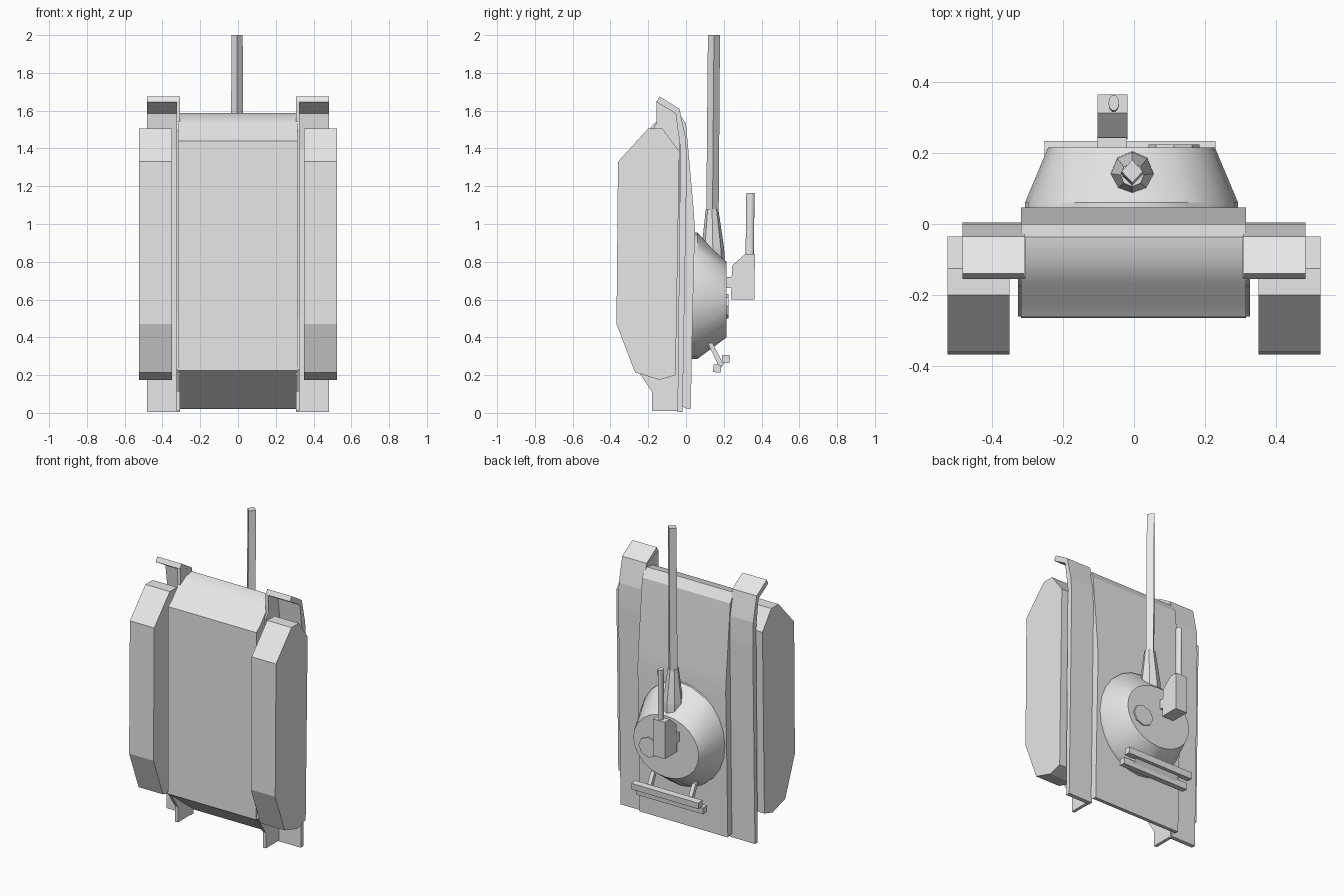
import bpy, bmesh, math
from mathutils import Vector

if "Cube" in bpy.data.objects:
    bpy.data.objects.remove(bpy.data.objects["Cube"], do_unlink=True)

grey = bpy.data.materials.new("plain grey")
grey.use_nodes = True
grey.diffuse_color = (0.8, 0.8, 0.8, 1)
grey.node_tree.nodes["Principled BSDF"].inputs["Base Color"].default_value = (0.8, 0.8, 0.8, 1)


def loft(name, rings, smooth=0):
    """Closed solid through rings that have equal point counts."""
    bm = bmesh.new()
    loops = [[bm.verts.new(p) for p in ring] for ring in rings]
    n = len(loops[0])
    for a, b in zip(loops, loops[1:]):
        for i in range(n):
            bm.faces.new((a[i], a[(i + 1) % n], b[(i + 1) % n], b[i]))
    bm.faces.new(loops[0])
    bm.faces.new(loops[-1])
    bmesh.ops.recalc_face_normals(bm, faces=bm.faces)
    mesh = bpy.data.meshes.new(name)
    bm.to_mesh(mesh)
    bm.free()
    mesh.materials.append(grey)
    obj = bpy.data.objects.new(name, mesh)
    bpy.context.collection.objects.link(obj)
    if smooth:
        bpy.ops.object.select_all(action='DESELECT')
        obj.select_set(True)
        bpy.context.view_layer.objects.active = obj
        bpy.ops.object.shade_smooth_by_angle(angle=math.radians(smooth))
    return obj


def prism(name, profile, x0, x1, smooth=0):
    """Side profile of (y, z) points extruded along x."""
    return loft(name, [[(x, y, z) for y, z in profile] for x in (x0, x1)], smooth)


def ring_z(x, y, z, rx, ry, n):
    return [(x + rx * math.cos(math.tau * i / n), y + ry * math.sin(math.tau * i / n), z)
            for i in range(n)]


def ring_y(x, y, z, rx, rz, n):
    return [(x + rx * math.cos(math.tau * i / n), y, z + rz * math.sin(math.tau * i / n))
            for i in range(n)]


# Hull with rounded nose and sloped rear
hull = [(0.025, 0.02), (0.035, 0.5), (0.047, 0.97), (0.04, 1.08), (0.0, 1.53),
        (-0.037, 1.587), (-0.10, 1.577), (-0.165, 1.535), (-0.225, 1.44),
        (-0.265, 1.40), (-0.265, 0.225), (-0.005, 0.025)]
hull[8:10] = [(-0.222, 1.47), (-0.262, 1.44)]
prism("hull", hull, -0.318, 0.315, 25)

# Track blocks, fenders and inner walls on both sides
track = [(-0.36, 1.33), (-0.20, 1.505), (-0.125, 1.505), (-0.035, 1.385),
         (-0.055, 0.20), (-0.14, 0.175), (-0.27, 0.215), (-0.368, 0.47)]
fender = [(-0.14, 1.675), (-0.035, 1.61), (0.0, 1.45), (0.004, 1.3), (-0.018, 0.005),
          (-0.045, 0.005), (-0.03, 1.40), (-0.055, 1.585), (-0.155, 1.645)]
wall = [(-0.035, 1.60), (-0.155, 1.65), (-0.155, 1.54), (-0.175, 1.50), (-0.175, 1.3),
        (-0.18, 0.5), (-0.26, 0.23), (-0.18, 0.11), (-0.18, 0.01), (-0.03, 0.01)]
for side, s in (("left", 1), ("right", -1)):
    prism(side + "_track", track, s * 0.35, s * 0.525)
    prism(side + "_fender", fender, s * 0.308, s * 0.483)
    prism(side + "_inner_wall", wall, s * 0.306, s * 0.326)

# Turret facing up, leaning in towards its flat roof
CX = -0.007
loft("turret", [ring_y(CX, 0.02, 0.62, 0.30, 0.335, 24),
                ring_y(CX, 0.06, 0.62, 0.30, 0.335, 24),
                ring_y(CX, 0.215, 0.60, 0.235, 0.20, 24)], 35)

# Main gun: four-sided barrel with a flared octagonal base
loft("gun_barrel", [ring_z(-0.005, 0.138, 0.8, 0.033, 0.033, 4),
                    ring_z(-0.005, 0.148, 2.0, 0.030, 0.032, 4)])
loft("gun_base", [ring_z(-0.005, 0.145, 0.75, 0.06, 0.062, 8),
                  ring_z(-0.005, 0.142, 0.87, 0.06, 0.06, 8),
                  ring_z(-0.005, 0.138, 1.08, 0.033, 0.033, 8)])

# Roof hatch
loft("hatch", [ring_y(0.113, 0.20, 0.565, 0.072, 0.065, 8),
               ring_y(0.113, 0.224, 0.565, 0.072, 0.065, 8)])

# Roof machine gun on its mount
prism("machine_gun_mount", [(0.20, 0.66), (0.245, 0.66), (0.245, 0.72), (0.20, 0.72)], -0.103, -0.02)
prism("machine_gun_body", [(0.238, 0.6), (0.362, 0.6), (0.365, 0.84), (0.312, 0.84),
                           (0.244, 0.78)], -0.103, -0.018)
loft("machine_gun_barrel", [ring_z(-0.057, 0.337, 0.82, 0.015, 0.023, 10),
                            ring_z(-0.057, 0.341, 1.165, 0.015, 0.023, 10)], 50)

# Rear rack: two tilted bars on two struts
for name, y, z in (("lower_rack_bar", 0.165, 0.235), ("upper_rack_bar", 0.211, 0.286)):
    diamond = [(y + 0.029 * math.cos(a), z + 0.029 * math.sin(a))
               for a in (math.radians(40 + 90 * i) for i in range(4))]
    prism(name, diamond, -0.252, 0.23)
for name, x in (("left_rack_strut", 0.14), ("right_rack_strut", -0.155)):
    prism(name, [(0.115, 0.37), (0.14, 0.37), (0.195, 0.265), (0.172, 0.25)], x - 0.013, x + 0.013)
prism("rack_link", [(0.168, 0.25), (0.185, 0.238), (0.207, 0.27), (0.19, 0.285)], -0.17, 0.155)
